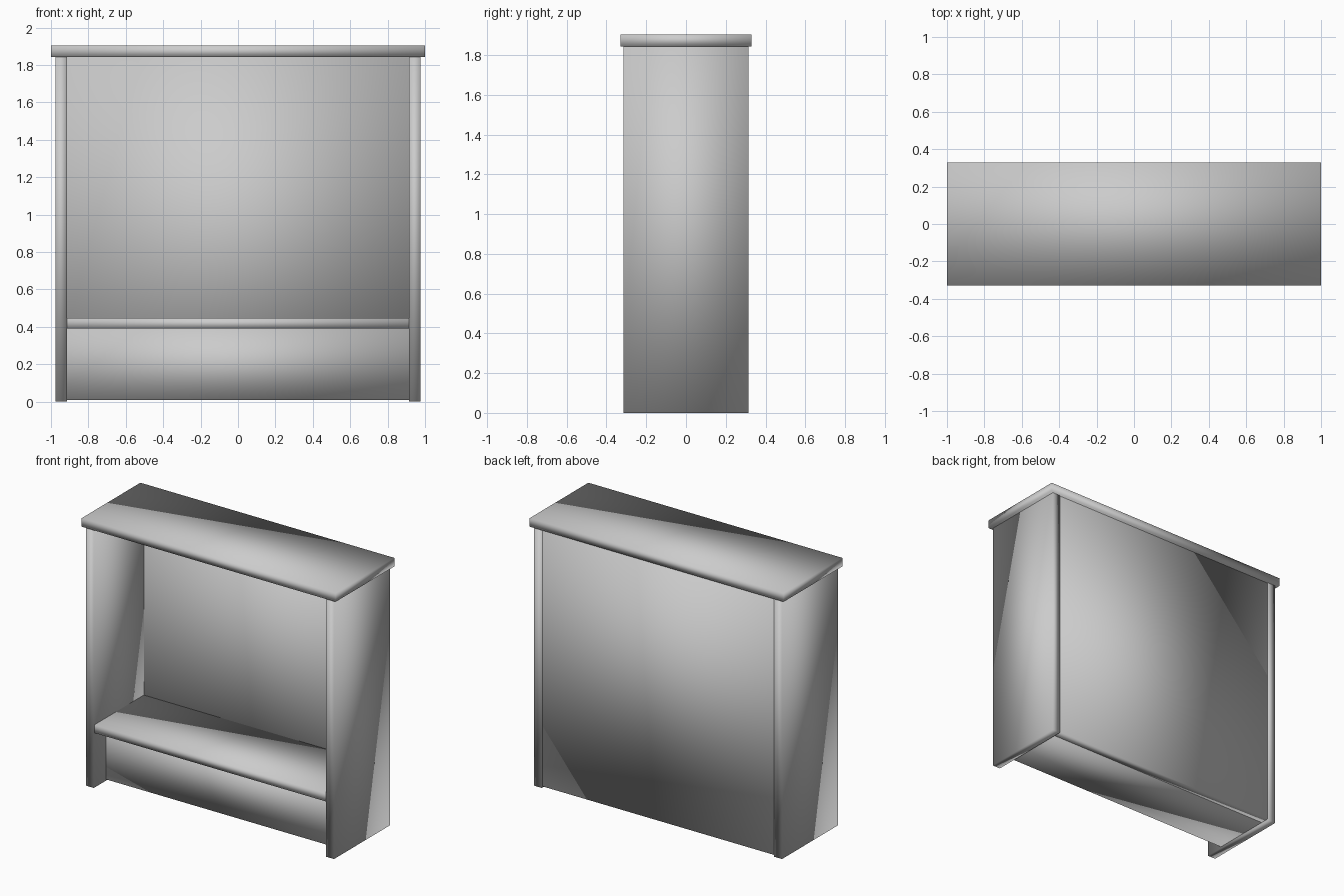
import bpy
import bmesh
from mathutils import Vector

default = bpy.data.objects.get("Cube")
if default:
    bpy.data.objects.remove(default, do_unlink=True)

# One plain grey finish for the whole cabinet
grey = bpy.data.materials.new("plain_grey")
grey.use_nodes = True
colour = (0.6, 0.6, 0.6, 1.0)
grey.diffuse_color = colour
grey.node_tree.nodes["Principled BSDF"].inputs["Base Color"].default_value = colour


def board(name, low, high):
    """Soft-shaded board spanning two opposite corners."""
    low, high = Vector(low), Vector(high)
    bm = bmesh.new()
    bmesh.ops.create_cube(bm, size=1.0)
    bmesh.ops.scale(bm, vec=high - low, verts=bm.verts)
    for face in bm.faces:
        face.smooth = True
    mesh = bpy.data.meshes.new(name)
    bm.to_mesh(mesh)
    bm.free()
    mesh.materials.append(grey)
    obj = bpy.data.objects.new(name, mesh)
    obj.location = (low + high) / 2
    bpy.context.collection.objects.link(obj)
    return obj


INNER, OUTER = 0.915, 0.977   # side panel faces
DEPTH = 0.315                 # half depth of the body
UNDER_TOP, HEIGHT = 1.843, 1.904
SHELF_LOW, SHELF_HIGH = 0.39, 0.447
BACK_FACE = 0.247             # inner face of the back panel
GAP = 0.01                    # clearance under the base

# Overhanging top
board("top", (-1, -0.33, UNDER_TOP), (1, 0.33, HEIGHT))

# Side panels, mirrored
for name, x0, x1 in (("left_side", INNER, OUTER), ("right_side", -OUTER, -INNER)):
    board(name, (x0, -DEPTH, 0), (x1, DEPTH, UNDER_TOP))

# Back panel
board("back_panel", (-INNER, BACK_FACE, GAP), (INNER, DEPTH - 0.005, UNDER_TOP))

# Shelf and the recessed base that carries it
board("shelf", (-INNER, -DEPTH + 0.005, SHELF_LOW), (INNER, BACK_FACE, SHELF_HIGH))
board("base", (-INNER, -0.18, GAP), (INNER, BACK_FACE, SHELF_LOW))
